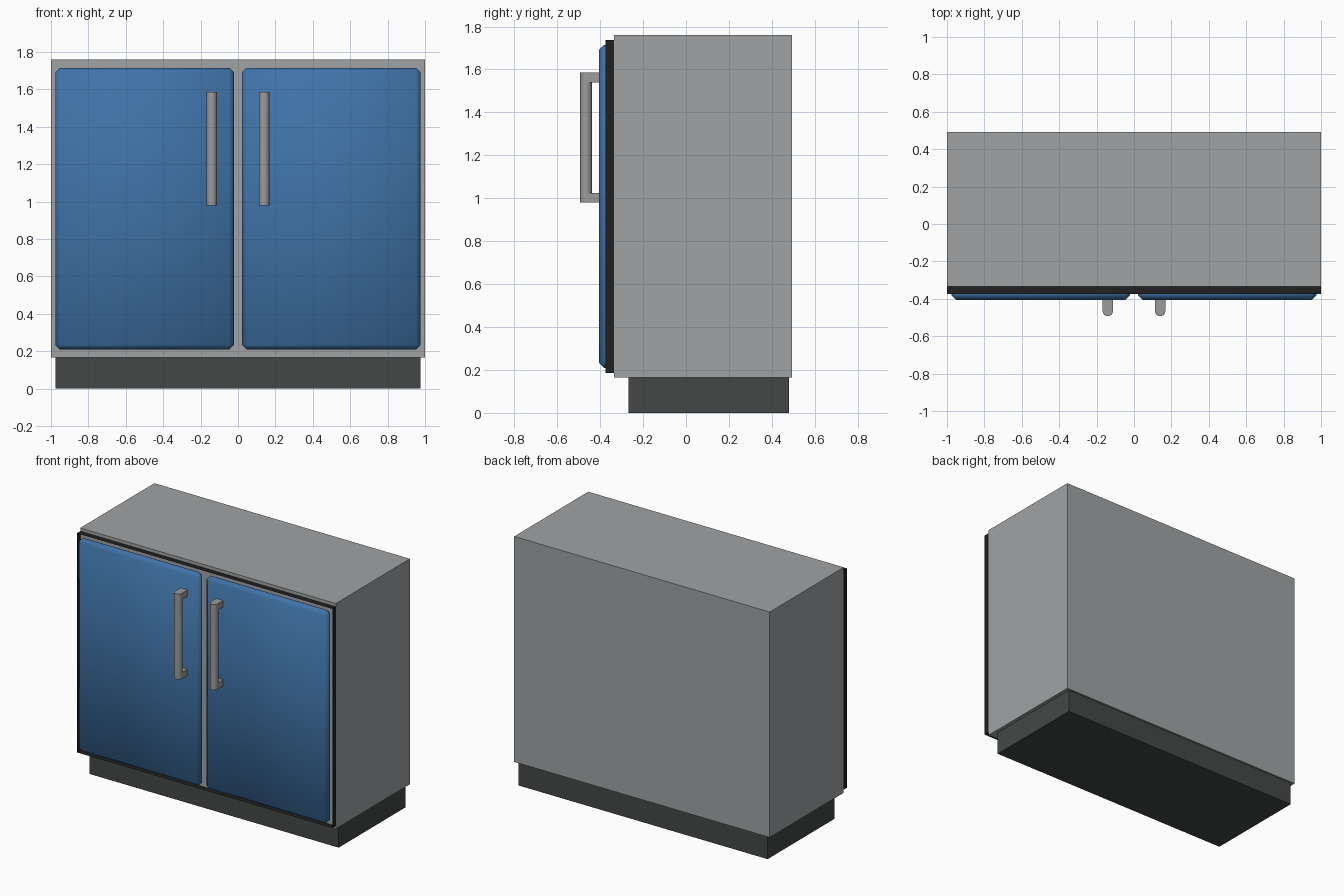
import bpy
import bmesh
from mathutils import Matrix, Vector

cube = bpy.data.objects.get("Cube")
if cube:
    bpy.data.objects.remove(cube, do_unlink=True)


def material(name, rgb):
    mat = bpy.data.materials.new(name)
    mat.use_nodes = True
    color = (*rgb, 1)
    mat.diffuse_color = color
    mat.node_tree.nodes["Principled BSDF"].inputs["Base Color"].default_value = color
    return mat


steel = material("brushed steel", (0.35, 0.365, 0.375))
handle_grey = material("handle grey", (0.33, 0.33, 0.325))
blue = material("door blue", (0.05, 0.17, 0.385))
charcoal = material("charcoal", (0.056, 0.064, 0.062))
black = material("seal black", (0.014, 0.014, 0.014))


def add_box(bm, low, high):
    low, high = Vector(low), Vector(high)
    place = Matrix.Translation((low + high) / 2) @ Matrix.Diagonal((*(high - low), 1))
    return bmesh.ops.create_cube(bm, size=1, matrix=place)["verts"]


def finish(bm, name, mat, smooth=False):
    mesh = bpy.data.meshes.new(name)
    bm.to_mesh(mesh)
    bm.free()
    mesh.materials.append(mat)
    for poly in mesh.polygons:
        poly.use_smooth = smooth
    obj = bpy.data.objects.new(name, mesh)
    bpy.context.collection.objects.link(obj)
    return obj


def box(name, low, high, mat):
    bm = bmesh.new()
    add_box(bm, low, high)
    return finish(bm, name, mat)


# Cabinet and recessed plinth
box("cabinet", (-1, -0.335, 0.165), (1, 0.493, 1.76), steel)
box("plinth", (-0.975, -0.267, 0), (0.975, 0.48, 0.165), charcoal)

# Thin door seal: a sleeve open at front and back
bm = bmesh.new()
add_box(bm, (-1, -0.374, 0.187), (1, -0.335, 1.737))
caps = [f for f in bm.faces if abs(f.normal.y) > 0.5]
bmesh.ops.delete(bm, geom=caps, context="FACES_ONLY")
finish(bm, "door_seal", black)


def door(name, side):
    # Chamfered panel with soft shading
    bm = bmesh.new()
    inner, outer = sorted((side * 0.022, side * 0.977))
    add_box(bm, (inner, -0.405, 0.21), (outer, -0.345, 1.715))
    bmesh.ops.bevel(bm, geom=bm.edges[:], offset=0.024, segments=1,
                    affect="EDGES", profile=0.5)
    finish(bm, name, blue, smooth=True)


def handle(name, side):
    # Round bar carried by a post at each end
    x, y, r = side * 0.14, -0.4655, 0.0275
    low, high, post = 0.98, 1.585, 0.045
    bm = bmesh.new()
    place = Matrix.Translation((x, y, (low + high) / 2))
    bmesh.ops.create_cone(bm, cap_ends=True, segments=24, radius1=r, radius2=r,
                          depth=high - low, matrix=place)
    for z in (low, high - post):
        add_box(bm, (x - r, y, z), (x + r, -0.4, z + post))
    obj = finish(bm, name, handle_grey)
    bpy.ops.object.select_all(action="DESELECT")
    obj.select_set(True)
    bpy.context.view_layer.objects.active = obj
    bpy.ops.object.shade_smooth_by_angle()


for label, side in (("left", 1), ("right", -1)):
    door(label + "_door", side)
    handle(label + "_handle", side)
